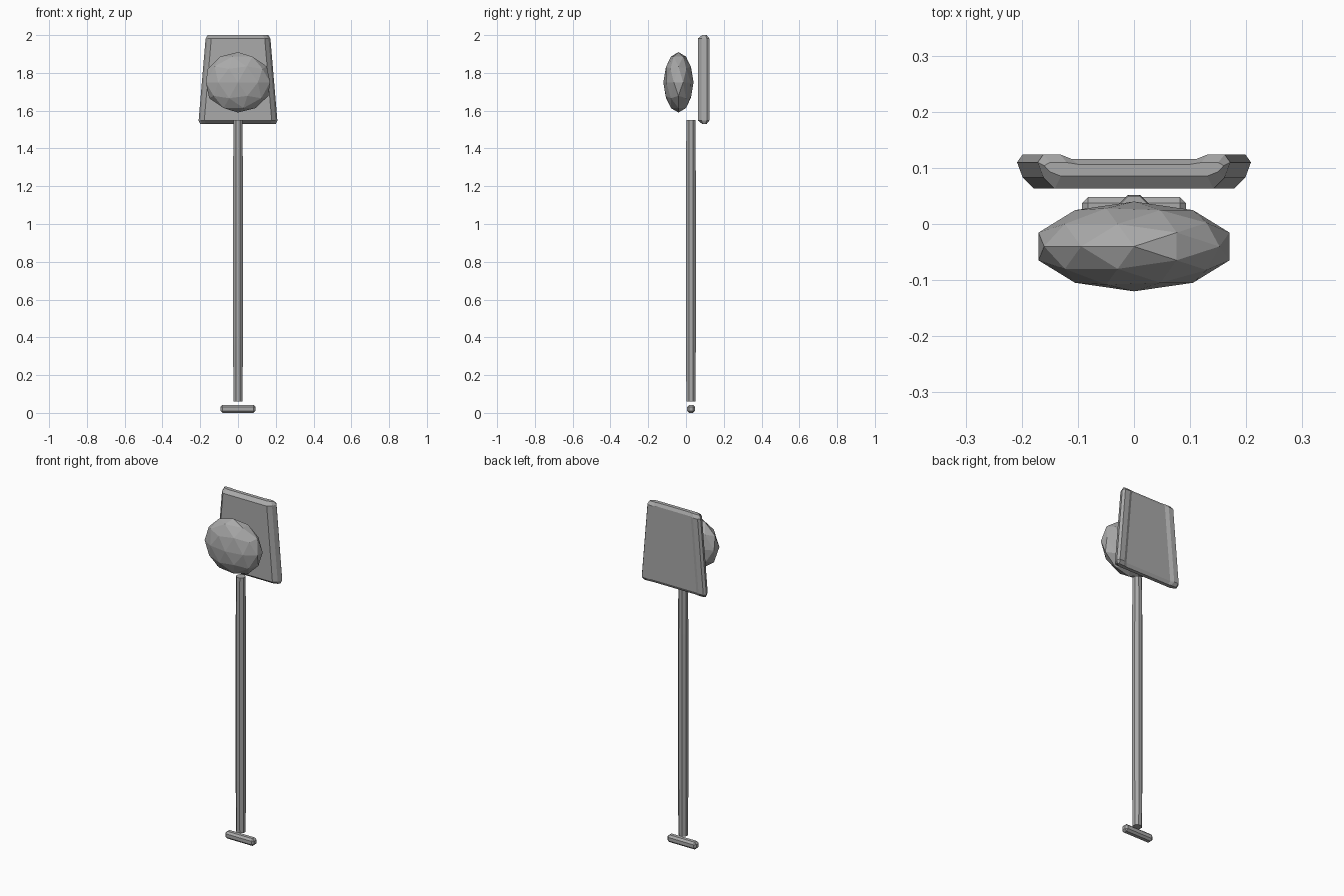
import bpy, bmesh, math
from mathutils import Matrix

cube = bpy.data.objects.get("Cube")
if cube:
    bpy.data.objects.remove(cube, do_unlink=True)

GREY = (0.4, 0.4, 0.4, 1)
grey = bpy.data.materials.new("plain grey")
grey.use_nodes = True
grey.diffuse_color = GREY
grey.node_tree.nodes["Principled BSDF"].inputs["Base Color"].default_value = GREY


def finish(name, bm):
    """Turn a bmesh into a flat-shaded object."""
    bmesh.ops.recalc_face_normals(bm, faces=bm.faces)
    mesh = bpy.data.meshes.new(name)
    bm.to_mesh(mesh)
    bm.free()
    mesh.materials.append(grey)
    obj = bpy.data.objects.new(name, mesh)
    bpy.context.collection.objects.link(obj)
    return obj


def loft(name, rings):
    """Skin a stack of matching rings and cap both ends."""
    bm = bmesh.new()
    loops = [[bm.verts.new(p) for p in ring] for ring in rings]
    for a, b in zip(loops, loops[1:]):
        for i in range(len(a)):
            j = (i + 1) % len(a)
            bm.faces.new((a[i], a[j], b[j], b[i]))
    bm.faces.new(loops[0])
    bm.faces.new(loops[-1])
    return finish(name, bm)


# Tapered back panel with swept-back rounded sides and rounded ends
SIDE = [(0.03, 0.063), (0.01, 0.083), (0, 0.11), (0.01, 0.124), (0.04, 0.124), (0.06, 0.116)]


def panel_ring(z, squeeze, trim):
    half = 0.21 - 0.04 * (z - 1.53) / 0.47 - trim
    right = [(half - d, 0.1 + (y - 0.1) * squeeze, z) for d, y in SIDE]
    return right + [(-x, y, z) for x, y, z in reversed(right)]


loft("back_panel", [panel_ring(1.53, 0.4, 0.01), panel_ring(1.548, 1, 0),
                    panel_ring(1.982, 1, 0), panel_ring(2.0, 0.4, 0.01)])


# Long eight-sided pole, very slightly fuller along the middle
def pole_ring(z, r):
    turns = [math.pi / 4 * (i + 0.5) for i in range(8)]
    return [(r * math.cos(a), 0.026 + r * math.sin(a), z) for a in turns]


loft("pole", [pole_ring(z, r) for z, r in
              [(0.06, 0.026), (0.36, 0.028), (1.24, 0.028), (1.55, 0.026)]])

# Faceted flattened ball in front of the panel
bm = bmesh.new()
bmesh.ops.create_icosphere(bm, subdivisions=2, radius=1)
bm.transform(Matrix.Translation((0, -0.04, 1.75))
             @ Matrix.Diagonal((0.179, 0.08, 0.16, 1))
             @ Matrix.Rotation(math.pi, 4, "Z"))
finish("faceted_ball", bm)

# Short chamfered crossbar at the foot
bm = bmesh.new()
bmesh.ops.create_cube(bm, size=1)
bm.transform(Matrix.Translation((0, 0.027, 0.021)) @ Matrix.Diagonal((0.186, 0.042, 0.042, 1)))
bmesh.ops.bevel(bm, geom=bm.edges[:], offset=0.011, segments=1, affect="EDGES")
finish("foot_crossbar", bm)
